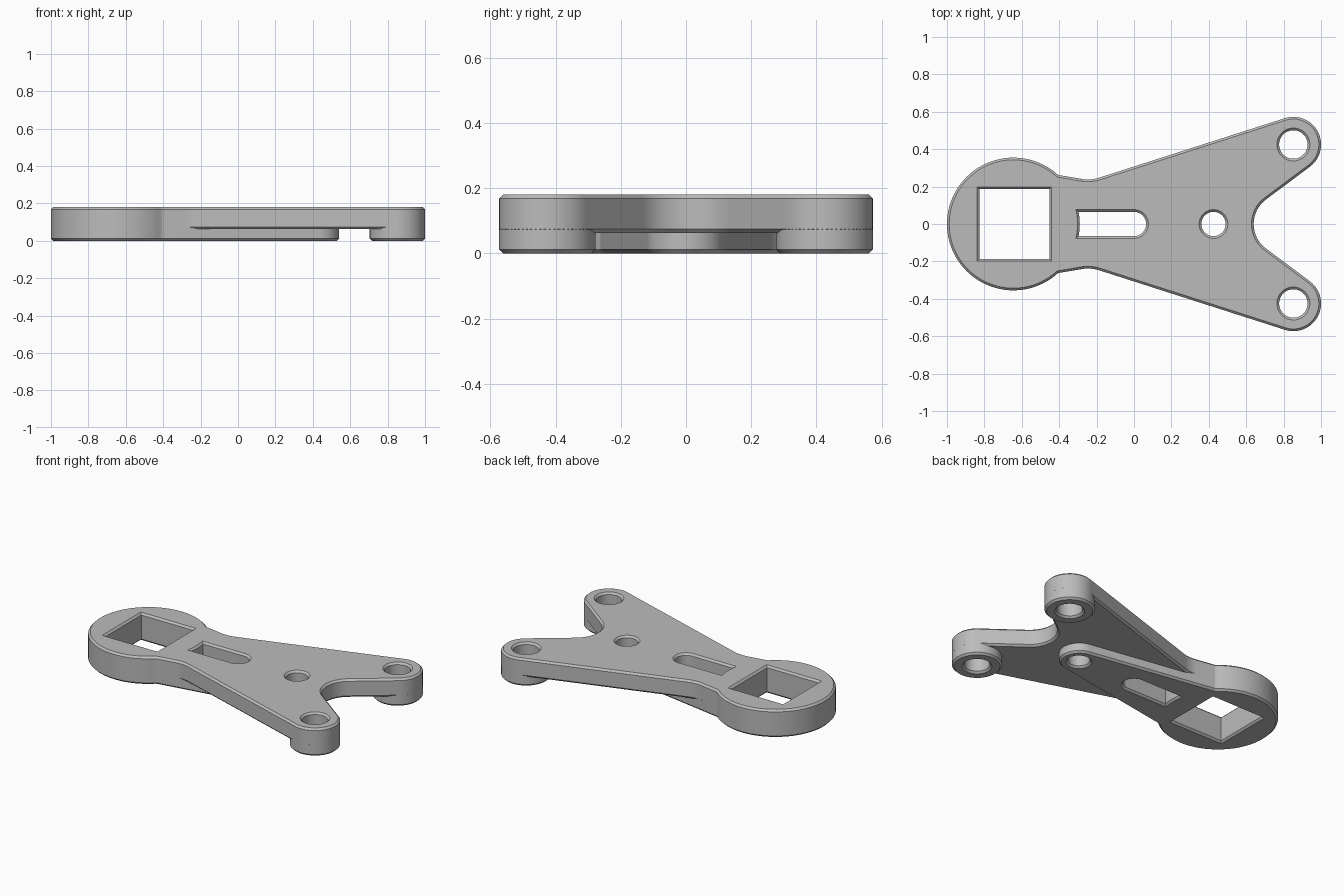
import bpy, bmesh
from math import radians, sin, cos
from mathutils import Vector

if "Cube" in bpy.data.objects:
    bpy.data.objects.remove(bpy.data.objects["Cube"])

HEIGHT, LEDGE, CHAMFER = 0.18, 0.062, 0.012

grey = bpy.data.materials.new("plain grey")
grey.use_nodes = True
colour = (0.5, 0.5, 0.5, 1)
grey.diffuse_color = colour
grey.node_tree.nodes["Principled BSDF"].inputs["Base Color"].default_value = colour


def arc(cx, cy, r, a0, a1, n=32):
    angles = [radians(a0 + (a1 - a0) * i / n) for i in range(n + 1)]
    return [Vector((cx + r * cos(a), cy + r * sin(a))) for a in angles]


def blend(a, b, c, n=8):
    """Rounded corner from a to c around b."""
    a, b, c = Vector(a), Vector(b), Vector(c)
    return [a.lerp(b, i / n).lerp(b.lerp(c, i / n), i / n) for i in range(n + 1)]


def circle(cx, cy, r):
    return arc(cx, cy, r, 0, 360, 64)[:-1]


def mirrored(half):
    """Close a half outline that starts and ends on y = 0."""
    return half + [Vector((p.x, -p.y)) for p in reversed(half[1:-1])]


def inset(loop, d):
    """Move a counter-clockwise loop inwards by d with mitred corners."""
    out = []
    for i, p in enumerate(loop):
        e = (p - loop[i - 1]).normalized()
        f = (loop[(i + 1) % len(loop)] - p).normalized()
        n, m = Vector((-e.y, e.x)), Vector((-f.y, f.x))
        out.append(p + (n + m) * d / (1 + n.dot(m)))
    return out


def ccw(loop):
    area = sum(loop[i - 1].cross(p) for i, p in enumerate(loop))
    return loop if area > 0 else loop[::-1]


def slab(name, outline, holes, z0, z1, top_chamfer=CHAMFER):
    """Extruded outline with through holes and chamfered rims."""
    bm = bmesh.new()
    caps = [[], []]
    levels = [(z0, CHAMFER), (z0 + CHAMFER, 0), (z1 - top_chamfer, 0)]
    if top_chamfer:
        levels.append((z1, top_chamfer))
    for k, loop in enumerate([outline] + holes):
        loop = ccw(loop)
        side = 1 if k == 0 else -1
        rings = [[bm.verts.new((p.x, p.y, z)) for p in inset(loop, side * d)]
                 for z, d in levels]
        count = len(loop)
        for low, high in zip(rings, rings[1:]):
            for i in range(count):
                j = (i + 1) % count
                bm.faces.new((low[i], low[j], high[j], high[i]))
        for cap, ring in zip(caps, (rings[0], rings[-1])):
            cap += [bm.edges.get((ring[i - 1], ring[i])) for i in range(count)]
    for cap, direction in zip(caps, (-1, 1)):
        bmesh.ops.triangle_fill(bm, edges=cap, use_beauty=True,
                                normal=(0, 0, direction))
    bmesh.ops.recalc_face_normals(bm, faces=bm.faces)
    mesh = bpy.data.meshes.new(name)
    bm.to_mesh(mesh)
    bm.free()
    mesh.materials.append(grey)
    obj = bpy.data.objects.new(name, mesh)
    bpy.context.collection.objects.link(obj)
    bpy.ops.object.select_all(action='DESELECT')
    obj.select_set(True)
    bpy.context.view_layer.objects.active = obj
    bpy.ops.object.shade_smooth_by_angle(angle=radians(30))
    return obj


# Shared shapes
head = arc(-0.645, 0, 0.355, 180, 48) + blend((-0.403, 0.262), (-0.395, 0.2605), (-0.37, 0.2565))
square = [Vector((x, y)) for x, y in ((-0.827, -0.187), (-0.453, -0.187),
                                     (-0.453, 0.187), (-0.827, 0.187))]
slot = arc(0, 0, 0.065, -90, 90) + arc(-0.645, 0, 0.355, 10.5, -10.5, 8)
centre_holes = [square, slot, circle(0.425, 0, 0.065)]
ear_x, ear_y, ear_r = 0.852, 0.425, 0.148
ear_holes = [circle(ear_x, s * ear_y, 0.076) for s in (1, -1)]

# Forked upper plate
fork = (head + blend((-0.28, 0.241), (-0.231, 0.233), (-0.185, 0.248))
        + arc(ear_x, ear_y, ear_r, 107.8, -52.8, 48)
        + arc(0.803, 0, 0.163, 127.2, 180, 24))
slab("forked_plate", mirrored(fork), centre_holes + ear_holes, LEDGE, HEIGHT)

# Tapered spine below the plate
spine = head + arc(0.42, 0, 0.12, 80.3, 0)
slab("lower_spine", mirrored(spine), centre_holes, 0, LEDGE + CHAMFER, 0)

# Round feet below the fork tips
for side, s, hole in (("left", 1, ear_holes[0]), ("right", -1, ear_holes[1])):
    slab("foot_" + ("back" if s > 0 else "front"), circle(ear_x, s * ear_y, ear_r),
         [hole], 0, LEDGE + CHAMFER, 0)
